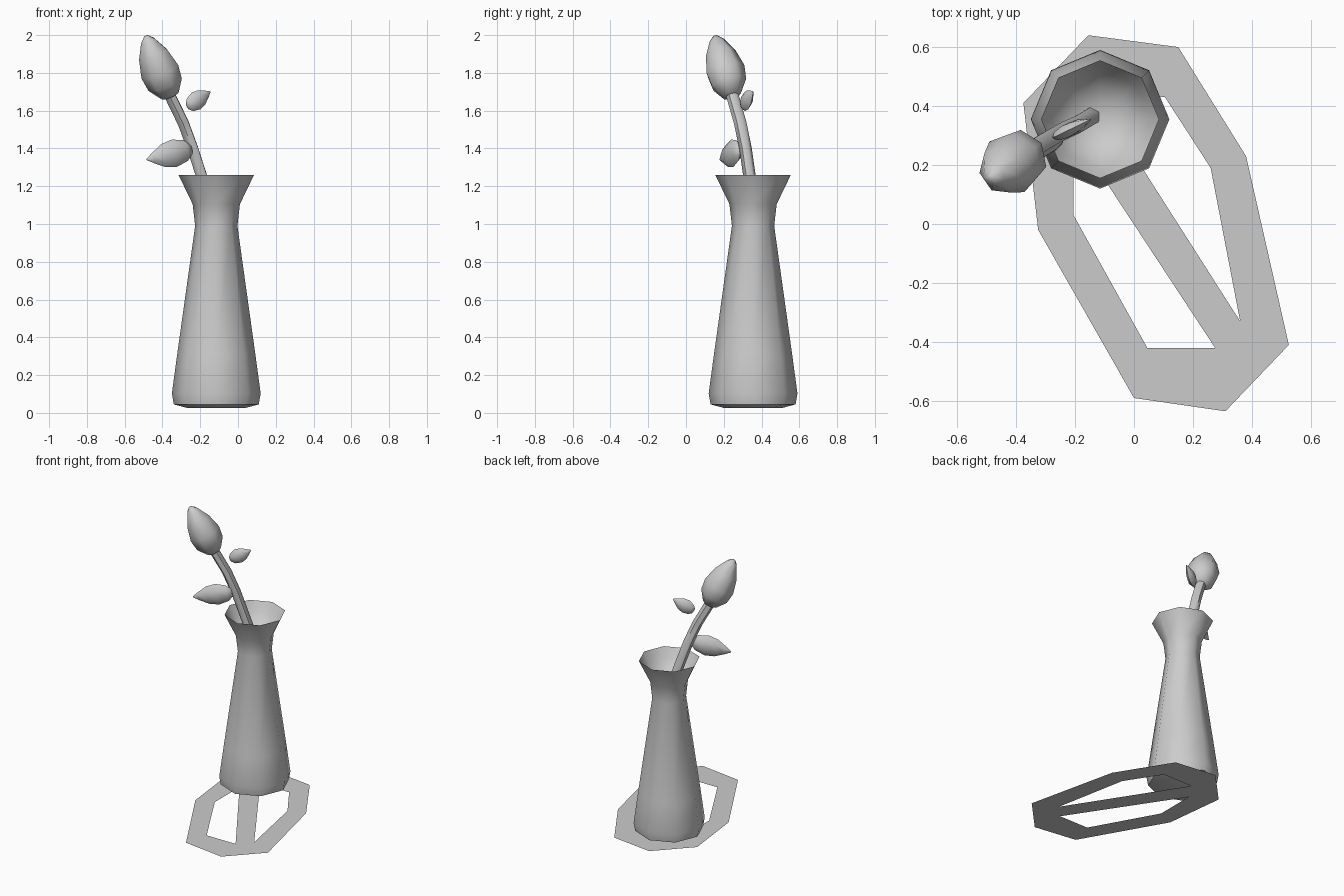
import bpy, bmesh, math
from mathutils import Vector

if "Cube" in bpy.data.objects:
    bpy.data.objects.remove(bpy.data.objects["Cube"])


def finish(name, bm, angle=60):
    me = bpy.data.meshes.new(name)
    bm.to_mesh(me)
    bm.free()
    ob = bpy.data.objects.new(name, me)
    bpy.context.collection.objects.link(ob)
    if angle:
        bpy.ops.object.select_all(action='DESELECT')
        ob.select_set(True)
        bpy.context.view_layer.objects.active = ob
        bpy.ops.object.shade_smooth_by_angle(angle=math.radians(angle))
    return ob


def loft(name, stations, sides, flat=1.0, angle=60):
    """Skin rings given as (centre, radius); tangents follow the centres' path or z."""
    bm = bmesh.new()
    d = (stations[-1][0] - stations[0][0]).normalized()
    side = d.cross(Vector((0, 0, 1)))
    side = side.normalized() if side.length > 1e-3 else Vector((1, 0, 0))
    up = side.cross(d)
    rings = []
    for c, r in stations:
        rings.append([bm.verts.new(c + up * r * math.cos(a) + side * r * flat * math.sin(a))
                      for a in (2 * math.pi * i / sides for i in range(sides))])
    for a, b in zip(rings, rings[1:]):
        for i in range(sides):
            j = (i + 1) % sides
            bm.faces.new((a[i], a[j], b[j], b[i]))
    bm.faces.new(rings[0][::-1])
    bm.faces.new(rings[-1])
    bmesh.ops.recalc_face_normals(bm, faces=bm.faces)
    return finish(name, bm, angle)


def spindle(name, p0, p1, profile, sides, flat=1.0):
    """Body along p0-p1 with profile of (fraction, radius)."""
    p0, p1 = Vector(p0), Vector(p1)
    return loft(name, [(p0.lerp(p1, t), r) for t, r in profile], sides, flat)


# flat base outline with a diagonal bar between two openings
loops = [
    [(-.155, .64), (.15, .60), (.38, .23), (.525, -.41),
     (.31, -.635), (0, -.59), (-.325, -.02), (-.375, .41)],
    [(-.125, .43), (.105, .43), (.26, .19), (.36, -.33)],
    [(-.205, .31), (-.205, .03), (.045, -.42), (.275, -.42)],
]
bm = bmesh.new()
for loop in loops:
    vs = [bm.verts.new((x, y, 0)) for x, y in loop]
    for a, b in zip(vs, vs[1:] + vs[:1]):
        bm.edges.new((a, b))
bmesh.ops.triangle_fill(bm, edges=bm.edges[:], use_beauty=True, normal=(0, 0, 1))
for f in bm.faces:
    if f.normal.z < 0:
        f.normal_flip()
finish("base_outline", bm, 0)

# eight-sided vase with a shallow filled mouth
vase = [(.15, .025), (.225, .045), (.235, .103), (.207, .31), (.112, .99),
        (.125, 1.105), (.2, 1.26), (.165, 1.19), (.11, 1.12), (.03, 1.10)]
loft("vase", [(Vector((-.115, .355, z)), r) for r, z in vase], 8)

# curved stem
stem = [(-.14, .368, 1.07), (-.195, .335, 1.26), (-.24, .315, 1.40),
        (-.29, .287, 1.535), (-.37, .24, 1.70)]
loft("stem", [(Vector(p), .033) for p in stem], 6)

# closed flower bud
spindle("bud", (-.36, .243, 1.68), (-.487, .155, 1.995),
        [(0, .05), (.2, .097), (.42, .107), (.7, .082), (.92, .04), (1, .012)], 7)

# two flattened leaves
leaf = [(0, .35), (.12, .75), (.38, 1), (.62, .85), (.85, .4), (1, .06)]
for name, p0, p1, h in (
        ("large_leaf", (-.247, .285, 1.395), (-.483, .18, 1.342), .074),
        ("small_leaf", (-.268, .296, 1.622), (-.147, .355, 1.70), .051)):
    spindle(name, p0, p1, [(t, k * h) for t, k in leaf], 6, .5)
